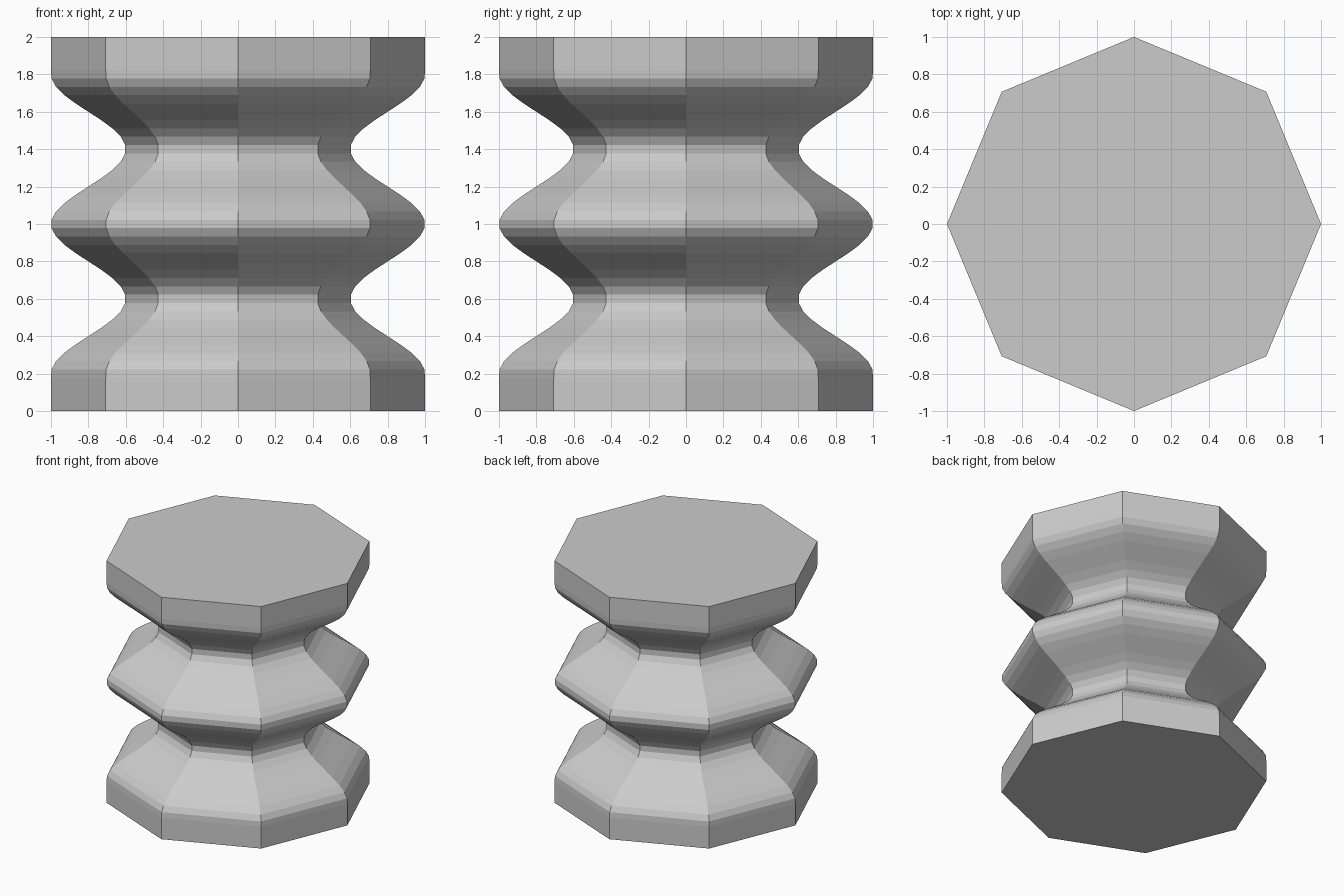
import bpy, bmesh, math

if "Cube" in bpy.data.objects:
    bpy.data.objects.remove(bpy.data.objects["Cube"])

SIDES, STEPS, HEIGHT = 8, 45, 2.0


def radius(z):
    # Straight end collars, cosine waves between them
    if z < 0.2 or z > 1.8:
        return 1.0
    return 0.8 + 0.2 * math.cos(2 * math.pi * (z - 1.0) / 0.8)


# Heights of the rings: even steps, skipping the plain collar walls
heights = [i * HEIGHT / STEPS for i in range(STEPS + 1)]
heights = [z for z in heights if z in (heights[0], heights[-1]) or 0.17 < z < 1.83]

bm = bmesh.new()
rings = []
for z in heights:
    r = radius(z)
    rings.append([bm.verts.new((r * math.cos(2 * math.pi * k / SIDES),
                                r * math.sin(2 * math.pi * k / SIDES), z))
                  for k in range(SIDES)])

# Side walls
for a, b in zip(rings, rings[1:]):
    for k in range(SIDES):
        n = (k + 1) % SIDES
        bm.faces.new((a[k], a[n], b[n], b[k]))

# End caps
bm.faces.new(rings[0][::-1])
bm.faces.new(rings[-1])

mesh = bpy.data.meshes.new("octagonal_bellows")
bm.to_mesh(mesh)
bm.free()
bpy.context.collection.objects.link(bpy.data.objects.new("octagonal_bellows", mesh))
